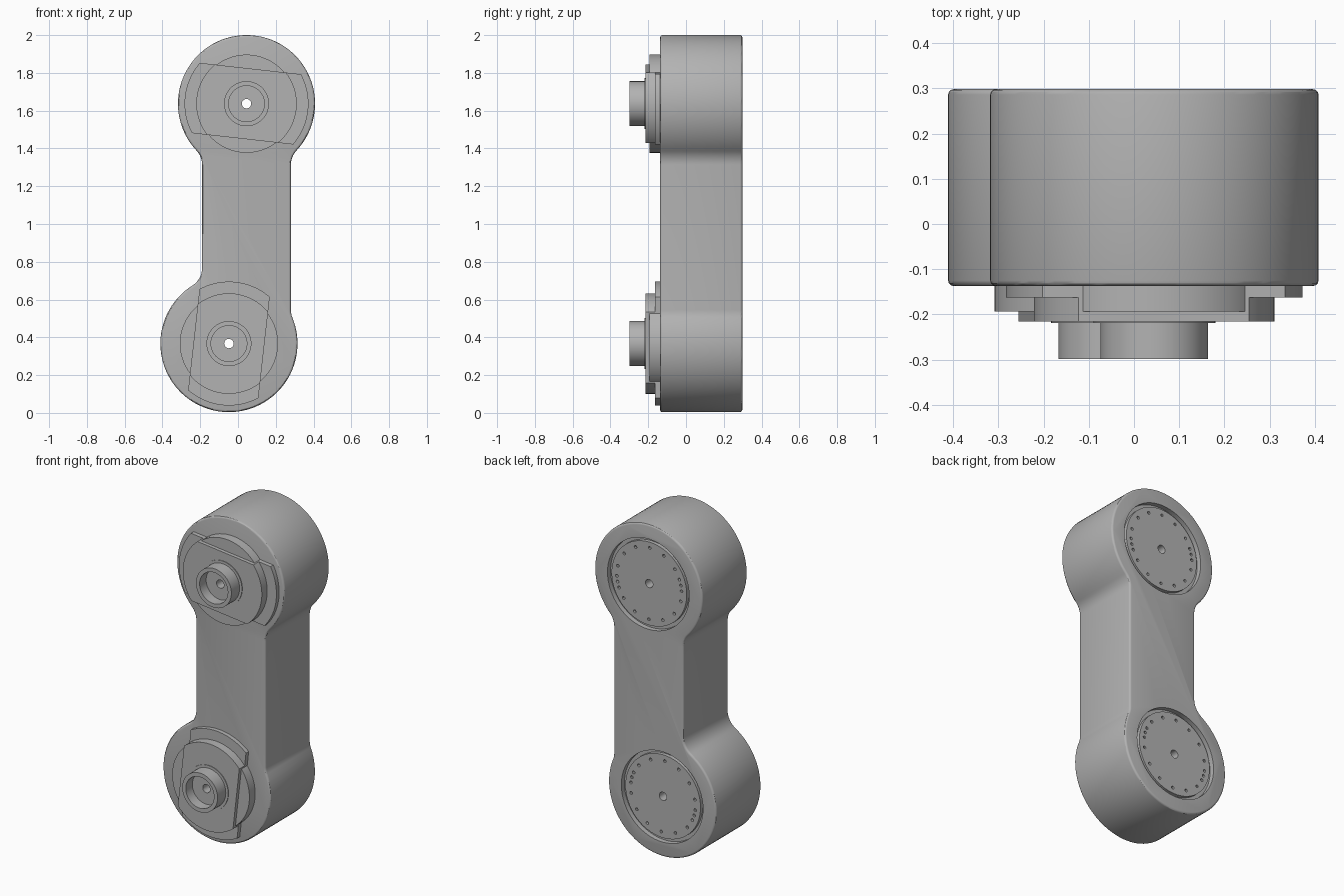
import bpy, bmesh
from math import pi, sin, cos, asin, atan2, sqrt, radians

cube = bpy.data.objects.get("Cube")
if cube:
    bpy.data.objects.remove(cube, do_unlink=True)

grey = bpy.data.materials.new("machined_grey")
grey.use_nodes = True
colour = (0.45, 0.45, 0.45, 1)
grey.diffuse_color = colour
grey.node_tree.nodes["Principled BSDF"].inputs["Base Color"].default_value = colour

FRONT, BACK = -0.137, 0.298
LOBE_R, FILLET = 0.363, 0.11
WALL_L, WALL_R = -0.19, 0.28
# name, centre, bracket tilt, angle of the hole clusters
JOINTS = [("lower", (-0.048, 0.367), radians(83.6), radians(16)),
          ("upper", (0.045, 1.637), radians(-6.4), radians(-12))]


def arc(c, r, a0, a1, n):
    return [(c[0] + r * cos(a0 + (a1 - a0) * i / n),
             c[1] + r * sin(a0 + (a1 - a0) * i / n)) for i in range(n + 1)]


def circle(c, r, n=64):
    return arc(c, r, 0, 2 * pi, n)[:-1]


def prism(name, outlines, y0, y1):
    """Extrude outlines in the xz plane from y0 to y1."""
    bm = bmesh.new()
    for pts in outlines:
        face = bm.faces.new([bm.verts.new((x, y0, z)) for x, z in pts])
        new = bmesh.ops.extrude_face_region(bm, geom=[face])["geom"]
        verts = [g for g in new if isinstance(g, bmesh.types.BMVert)]
        bmesh.ops.translate(bm, vec=(0, y1 - y0, 0), verts=verts)
    bmesh.ops.recalc_face_normals(bm, faces=bm.faces)
    mesh = bpy.data.meshes.new(name)
    bm.to_mesh(mesh)
    bm.free()
    mesh.materials.append(grey)
    obj = bpy.data.objects.new(name, mesh)
    bpy.context.collection.objects.link(obj)
    return obj


def activate(obj):
    bpy.ops.object.select_all(action='DESELECT')
    obj.select_set(True)
    bpy.context.view_layer.objects.active = obj


def cut(obj, outlines, y0, y1):
    cutter = prism("cutter", outlines, y0, y1)
    cutter.hide_render = True
    mod = obj.modifiers.new("cut", 'BOOLEAN')
    mod.operation, mod.solver, mod.object = 'DIFFERENCE', 'EXACT', cutter
    activate(obj)
    bpy.ops.object.modifier_apply(modifier=mod.name)
    bpy.data.objects.remove(cutter, do_unlink=True)


def bevel(obj, width, segments):
    mod = obj.modifiers.new("bevel", 'BEVEL')
    mod.width, mod.segments = width, segments
    mod.limit_method, mod.angle_limit = 'ANGLE', radians(40)
    activate(obj)
    bpy.ops.object.modifier_apply(modifier=mod.name)


def smooth(obj):
    activate(obj)
    bpy.ops.object.shade_smooth_by_angle(angle=radians(30))


def neck_fillet(c, side, up):
    """Centre of the fillet between a lobe and a neck wall, and its angle from the lobe."""
    x = (WALL_R if side > 0 else WALL_L) + side * FILLET
    z = c[1] + up * sqrt((LOBE_R + FILLET) ** 2 - (x - c[0]) ** 2)
    return (x, z), atan2(z - c[1], x - c[0])


# Arm body: two round lobes joined by an offset neck
low, top = JOINTS[0][1], JOINTS[1][1]
lr, a_lr = neck_fillet(low, 1, 1)
tr, a_tr = neck_fillet(top, 1, -1)
tl, a_tl = neck_fillet(top, -1, -1)
ll, a_ll = neck_fillet(low, -1, 1)
outline = (arc(low, LOBE_R, a_ll, a_lr + 2 * pi, 64)
           + arc(lr, FILLET, a_lr + pi, pi, 8)[1:]
           + arc(tr, FILLET, pi, a_tr + pi, 8)
           + arc(top, LOBE_R, a_tr, a_tl + 2 * pi, 64)[1:]
           + arc(tl, FILLET, a_tl + pi, 0, 8)[1:]
           + arc(ll, FILLET, 0, a_ll - pi, 8)[:-1])
body = prism("arm_body", [outline], FRONT, BACK)
bevel(body, 0.012, 3)
cut(body, [circle(c, 0.275) for _, c, _, _ in JOINTS], BACK - 0.03, BACK + 0.1)
cut(body, [circle(c, 0.025, 24) for _, c, _, _ in JOINTS], -1, 1)
smooth(body)


def bracket(c, r, half, tilt):
    a = asin(half / r)
    return (arc(c, r, tilt - a, tilt + a, 20)
            + arc(c, r, tilt + pi - a, tilt + pi + a, 20))


for name, c, tilt, cluster in JOINTS:
    # Front mount: bearing disc, stepped bracket and hollow hub
    parts = [
        prism(name + "_bearing_disc", [circle(c, 0.26)], -0.193, FRONT + 0.01),
        prism(name + "_bracket_base", [bracket(c, 0.328, 0.187, tilt)], -0.163, FRONT + 0.01),
        prism(name + "_bracket_plate", [bracket(c, 0.266, 0.187, tilt)], -0.215, -0.16),
        prism(name + "_hub_collar", [circle(c, 0.135)], -0.219, -0.2),
    ]
    hub = prism(name + "_hub", [circle(c, 0.119)], BACK * -1, -0.2)
    cut(hub, [circle(c, 0.095)], -0.4, -0.235)
    parts.append(hub)

    # Back output plate with a ring of bolt holes in two tight clusters
    plate = prism(name + "_output_plate", [circle(c, 0.253)], BACK - 0.04, BACK - 0.008)
    angles = []
    for half in (0, pi):
        angles += [half + radians(9) * i for i in (-1, 0, 1)]
        angles += [half + pi * i / 7 for i in range(1, 7)]
    bolts = [circle((c[0] + 0.218 * cos(cluster + a), c[1] + 0.218 * sin(cluster + a)), 0.009, 12)
             for a in angles]
    cut(plate, bolts, BACK - 0.03, BACK + 0.1)
    parts.append(plate)

    # Shaft bore running through every part
    for part in parts:
        cut(part, [circle(c, 0.025, 24)], -1, 1)
        smooth(part)
